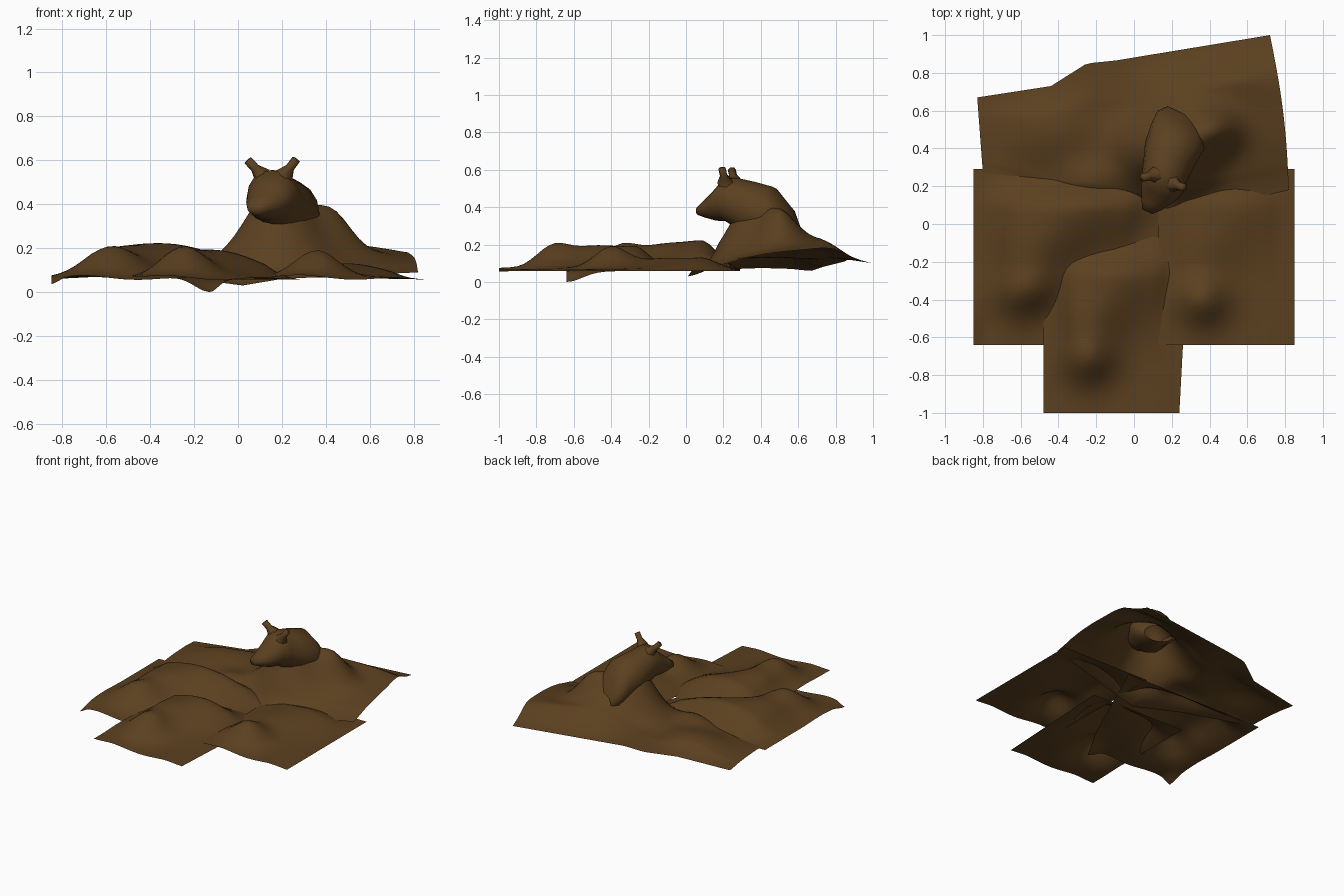
import bpy, bmesh, math
from mathutils import Vector

if "Cube" in bpy.data.objects:
    bpy.data.objects.remove(bpy.data.objects["Cube"])

mat = bpy.data.materials.new("earth_brown")
mat.diffuse_color = (0.105, 0.051, 0.014, 1)
mat.use_nodes = True
mat.node_tree.nodes["Principled BSDF"].inputs["Base Color"].default_value = mat.diffuse_color


def finish(name, verts, faces):
    me = bpy.data.meshes.new(name)
    me.from_pydata(verts, [], faces)
    ob = bpy.data.objects.new(name, me)
    bpy.context.collection.objects.link(ob)
    me.materials.append(mat)
    for p in me.polygons:
        p.use_smooth = True
    return ob


def sheet(name, fn, nu, nv):
    verts = [fn(i / nu, j / nv) for j in range(nv + 1) for i in range(nu + 1)]
    w = nu + 1
    faces = [(j * w + i, j * w + i + 1, (j + 1) * w + i + 1, (j + 1) * w + i)
             for j in range(nv) for i in range(nu)]
    return finish(name, verts, faces)


def bump(x, y, cx, cy, sx, sy, h):
    return h * math.exp(-((x - cx) / sx) ** 2 - ((y - cy) / sy) ** 2)


def poly(pts, t):
    # point along a polyline whose first value is the parameter
    for a, b in zip(pts, pts[1:]):
        if t <= b[0]:
            k = (t - a[0]) / (b[0] - a[0])
            return Vector([p + (q - p) * k for p, q in zip(a[1:], b[1:])])
    return Vector(pts[-1][1:])


# overlapping ground tiles: one hill in front, a ridge behind
def tile(name, x0, y0, ridge, shear=0.0, dip=0.0, peak=0.29, mid=0.08):
    def fn(u, v):
        x = x0 + u * (0.72 + shear * v)
        y = y0 + v * 0.93
        e = min(1, 5 * min(u, 1 - u)) * min(1, 5 * (1 - v))
        z = 0.07 - 0.012 * u
        z += bump(u, v, 0.33, peak + 0.02, 0.19, 0.14, 0.125)
        z += e * bump(u, v, 0.45, 0.80, 0.45, 0.24, ridge)
        z += e * bump(u, v, 0.33, 0.53, 0.24, 0.17, mid)
        z += 0.008 * math.sin(9 * u + 3 * v) * e
        z -= bump(u, v, 1, 0, 0.13, 0.13, dip)
        z -= bump(u, v, 0, 0, 0.06, 0.1, 0.035 if dip else 0)
        return (x, y, z)
    return sheet(name, fn, 24, 28)


tile("ground_left", -0.85, -0.64, 0.15, 0.42, 0.058, mid=0.095)
tile("ground_front", -0.48, -1.0, 0.12, shear=0.05, mid=0.095)
tile("ground_right", 0.13, -0.64, 0.06, peak=0.24, mid=0.05)

# rear ground rising to the mound
front_edge = [(0, -0.8, 0.27, 0.07), (0.3, -0.35, 0.1, 0.08),
              (0.52, 0.02, 0.01, 0.03), (0.64, 0.2, 0.03, 0.06),
              (1, 0.82, 0.18, 0.09)]
back_edge = [(0, -0.83, 0.67, 0.06), (0.25, -0.44, 0.73, 0.08),
             (0.36, -0.25, 0.85, 0.11), (0.45, -0.1, 0.865, 0.12),
             (1, 0.72, 1.0, 0.1)]


def rear(u, v):
    p = poly(front_edge, u).lerp(poly(back_edge, u), v)
    x, y, z = p
    x += 0.02 * math.sin(math.pi * v) * max(0, 2 * u - 1)
    e = min(1, 6 * v) * min(1, 4 * (1 - v))
    z += e * (bump(x, y, 0.17, 0.38, 0.215, 0.20, 0.39)
              + bump(x, y, 0.43, 0.50, 0.13, 0.12, 0.18)
              + bump(x, y, 0.30, 0.61, 0.14, 0.10, 0.05)
              + bump(x, y, 0.64, 0.50, 0.20, 0.28, 0.035)
              + bump(x, y, 0.35, 0.78, 0.40, 0.15, 0.10)
              + bump(x, y, -0.22, 0.22, 0.14, 0.12, 0.06)
              + bump(x, y, -0.45, 0.50, 0.25, 0.2, 0.07))
    z += 0.05 * math.sin(math.pi * v) * max(0, 2 * u - 1)
    return (x, y, z)


sheet("rear_mound", rear, 48, 36)

# head and shoulders: rings lofted along a path (x, y, z, half width, half height)
rings = [(0.27, 0.58, 0.25, 0.10, 0.06), (0.25, 0.54, 0.30, 0.14, 0.11),
         (0.23, 0.46, 0.36, 0.155, 0.15), (0.19, 0.37, 0.38, 0.145, 0.155),
         (0.165, 0.28, 0.42, 0.127, 0.135), (0.15, 0.215, 0.44, 0.12, 0.115),
         (0.125, 0.16, 0.41, 0.097, 0.082), (0.095, 0.10, 0.39, 0.06, 0.045),
         (0.07, 0.065, 0.38, 0.03, 0.022)]
N = 16
verts, faces = [], []
side = Vector((0.9, -0.42, 0)).normalized()
for x, y, z, w, h in rings:
    for k in range(N):
        a = 2 * math.pi * k / N
        verts.append(Vector((x, y, z)) + side * (w * math.cos(a)) + Vector((0, 0, h * math.sin(a))))
for r in range(len(rings) - 1):
    for k in range(N):
        k2 = (k + 1) % N
        faces.append((r * N + k, r * N + k2, (r + 1) * N + k2, (r + 1) * N + k))
faces.append(tuple((len(rings) - 1) * N + k for k in range(N)))
finish("head", verts, faces)


# short blunt ears
def ear(name, base, tip, r0, r1):
    base, tip = Vector(base), Vector(tip)
    q = (tip - base).to_track_quat('Z', 'Y')
    vs = []
    for c, r in ((base, r0), (base.lerp(tip, 0.5), r1), (tip, r1)):
        for k in range(6):
            a = math.tau * k / 6
            vs.append(c + q @ Vector((r * math.cos(a), r * math.sin(a), 0)))
    fs = [(r * 6 + k, r * 6 + (k + 1) % 6, r * 6 + 6 + (k + 1) % 6, r * 6 + 6 + k)
          for r in range(2) for k in range(6)]
    fs.append(tuple(range(12, 18)))
    finish(name, vs, fs)


ear("ear_left", (0.11, 0.26, 0.53), (0.045, 0.245, 0.60), 0.045, 0.022)
ear("ear_right", (0.21, 0.21, 0.53), (0.265, 0.193, 0.605), 0.045, 0.021)
